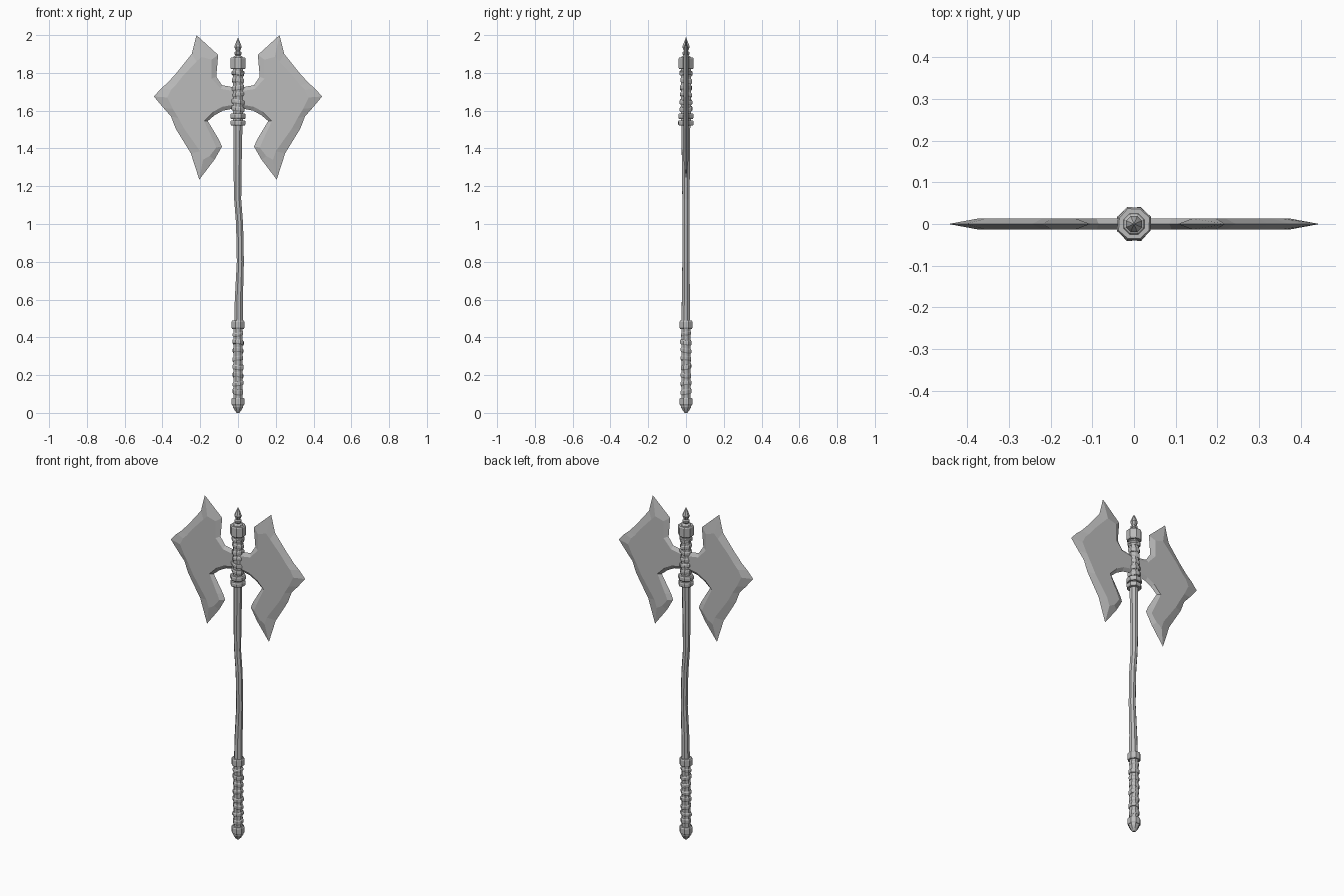
import bpy
import bmesh
import math
import random

random.seed(4)
SIDES = 8

default_cube = bpy.data.objects.get("Cube")
if default_cube:
    bpy.data.objects.remove(default_cube, do_unlink=True)

# One plain steel colour for the whole weapon
steel = bpy.data.materials.new("steel grey")
colour = (0.5, 0.5, 0.5, 1)
steel.use_nodes = True
steel.diffuse_color = colour
for node in steel.node_tree.nodes:
    if node.type == "BSDF_PRINCIPLED":
        node.inputs["Base Color"].default_value = colour


def finish(name, bm):
    """Turn a bmesh into a named, flat-shaded object."""
    bmesh.ops.recalc_face_normals(bm, faces=bm.faces[:])
    mesh = bpy.data.meshes.new(name)
    bm.to_mesh(mesh)
    bm.free()
    mesh.materials.append(steel)
    obj = bpy.data.objects.new(name, mesh)
    bpy.context.collection.objects.link(obj)
    return obj


def lathe(name, profile, tilt=0.0, wobble=0.0):
    """Stack polygon rings given as (height, radius, optional x offset)."""
    bm = bmesh.new()
    rings = []
    lean = random.uniform(0, math.tau)
    scale = [1 + random.uniform(-wobble, wobble) for _ in range(SIDES)]
    for z, radius, *offset in profile:
        shift = offset[0] if offset else 0
        ring = []
        for i in range(SIDES):
            angle = math.tau * (i + 0.5) / SIDES
            r = radius * scale[i]
            ring.append(bm.verts.new((shift + r * math.cos(angle),
                                      r * math.sin(angle),
                                      z + tilt * math.cos(angle - lean))))
        rings.append(ring)
    for low, high in zip(rings, rings[1:]):
        for i in range(SIDES):
            j = (i + 1) % SIDES
            bm.faces.new((low[i], low[j], high[j], high[i]))
    bm.faces.new(rings[0])
    bm.faces.new(rings[-1])
    return finish(name, bm)


def band(name, bottom, top, radius, tilt=0.0, wobble=0.0):
    """A collar with small chamfers above and below."""
    edge = min(0.006, (top - bottom) / 4)
    inset = radius - 0.004
    return lathe(name, [(bottom, inset), (bottom + edge, radius),
                        (top - edge, radius), (top, inset)], tilt, wobble)


def wrap(name, bottom, top, count, radius):
    """Uneven, slightly tilted leather-style windings along a core."""
    step = (top - bottom) / count
    for i in range(count):
        z = bottom + step * (i + 0.5)
        half = step * random.uniform(0.25, 0.36)
        band(f"{name}_{i + 1}", z - half, z + half,
             radius * random.uniform(0.93, 1.05), 0.005, 0.06)


# Double blade: each entry is the sharp edge point and its raised face point
half_outline = [
    ((.03, 1.61), (.03, 1.63)),
    ((.08, 1.60), (.085, 1.62)),
    ((.125, 1.575), (.13, 1.595)),
    ((.16, 1.545), (.18, 1.545)),
    ((.10, 1.445), (.13, 1.44)),
    ((.085, 1.41), (.115, 1.405)),
    ((.125, 1.34), (.15, 1.36)),
    ((.205, 1.235), (.185, 1.34)),
    ((.25, 1.375), (.20, 1.385)),
    ((.33, 1.505), (.285, 1.505)),
    ((.355, 1.57), (.315, 1.56)),
    ((.395, 1.615), (.345, 1.61)),
    ((.445, 1.675), (.375, 1.67)),
    ((.405, 1.72), (.355, 1.71)),
    ((.375, 1.745), (.33, 1.735)),
    ((.325, 1.80), (.295, 1.78)),
    ((.245, 1.90), (.22, 1.86)),
    ((.22, 2.0), (.195, 1.885)),
    ((.105, 1.895), (.14, 1.87)),
    ((.115, 1.78), (.14, 1.77)),
    ((.085, 1.735), (.09, 1.715)),
    ((.03, 1.725), (.03, 1.705)),
]


def flip(point):
    return (-point[0], point[1])


outline = half_outline + [(flip(a), flip(b)) for a, b in reversed(half_outline)]
bm = bmesh.new()
edge_ring = [bm.verts.new((a[0], 0, a[1])) for a, b in outline]
for depth in (-0.013, 0.013):
    face_ring = [bm.verts.new((b[0], depth, b[1])) for a, b in outline]
    bm.faces.new(face_ring)
    for i in range(len(outline)):
        j = (i + 1) % len(outline)
        bm.faces.new((edge_ring[i], edge_ring[j], face_ring[j], face_ring[i]))
finish("double_blade", bm)

# Gently crooked wooden-style haft
lathe("haft", [(0.46, .025, .003), (0.6, .023, .004), (0.8, .020, .012),
               (1.0, .020, .008), (1.13, .020, -.002), (1.25, .022, -.003),
               (1.54, .025)], wobble=0.06)

# Grip with windings, collars and pommel
lathe("grip_core", [(0.06, .025), (0.47, .025)])
wrap("grip_winding", 0.09, 0.44, 8, 0.031)
band("grip_top_collar", 0.445, 0.488, 0.037)
band("grip_bottom_collar", 0.04, 0.08, 0.037)
lathe("pommel", [(0, .007), (0.012, .018), (0.03, .029), (0.045, .031)])

# Socket that carries the blade
lathe("socket_core", [(1.53, .028), (1.86, .028)])
wrap("socket_winding", 1.59, 1.815, 6, 0.035)
for label, bottom, top in (("lower_collar", 1.522, 1.549),
                           ("lower_upper_collar", 1.557, 1.585),
                           ("upper_collar", 1.82, 1.882)):
    band("socket_" + label, bottom, top, 0.043, wobble=0.04)
band("socket_cap_rim", 1.79, 1.81, 0.037)

# Pointed finial
lathe("finial", [(1.87, .034), (1.888, .024), (1.893, .014), (1.90, .020),
                 (1.91, .020), (1.915, .012), (1.938, .021), (1.955, .015),
                 (1.985, .001)])
